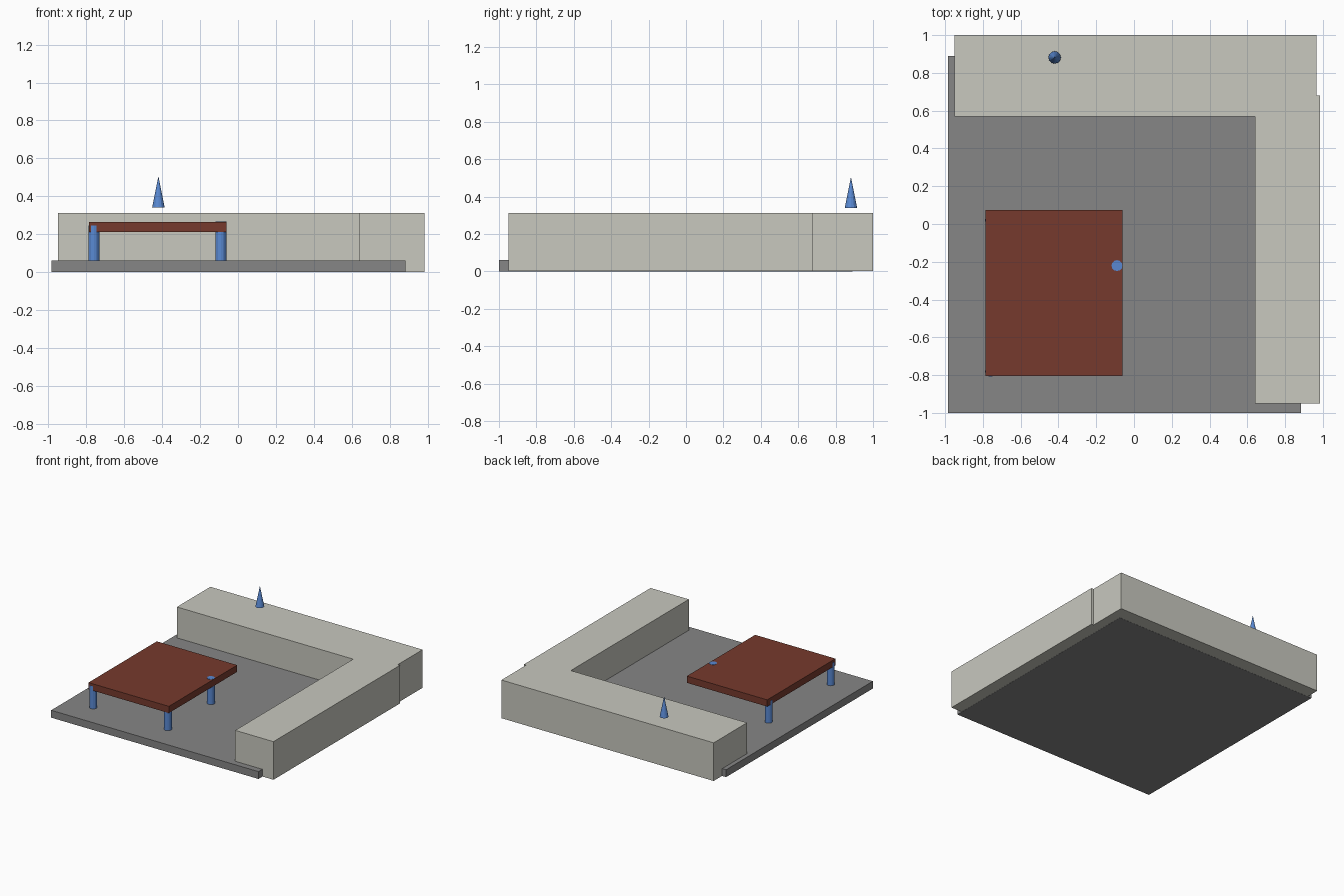
import bpy

if "Cube" in bpy.data.objects:
    bpy.data.objects.remove(bpy.data.objects["Cube"])


def material(name, rgb):
    m = bpy.data.materials.new(name)
    m.diffuse_color = (*rgb, 1)
    m.use_nodes = True
    m.node_tree.nodes["Principled BSDF"].inputs["Base Color"].default_value = m.diffuse_color
    return m


STONE = material("pale_stone", (0.58, 0.58, 0.52))
GREY = material("floor_grey", (0.24, 0.24, 0.24))
WOOD = material("red_brown_wood", (0.18, 0.042, 0.026))
BLUE = material("blue", (0.10, 0.25, 0.65))


def box(name, lo, hi, mat):
    """Box spanning two opposite corners."""
    bpy.ops.mesh.primitive_cube_add(
        size=1, location=[(a + b) / 2 for a, b in zip(lo, hi)])
    ob = bpy.context.object
    ob.name = name
    ob.scale = [b - a for a, b in zip(lo, hi)]
    bpy.ops.object.transform_apply(location=False, rotation=False, scale=True)
    ob.data.materials.append(mat)


def spike(name, x, y, z0, z1, r0, r1, sides, mat):
    """Upright faceted cylinder or cone."""
    bpy.ops.mesh.primitive_cone_add(
        vertices=sides, radius1=r0, radius2=r1, depth=z1 - z0,
        location=(x, y, (z0 + z1) / 2))
    ob = bpy.context.object
    ob.name = name
    ob.data.materials.append(mat)


# Floor slab and the two low walls forming an L
box("floor_slab", (-0.985, -1.0, 0), (0.885, 0.89, 0.06), GREY)
box("back_wall", (-0.95, 0.57, 0.001), (0.965, 1.0, 0.312), STONE)
box("right_wall", (0.64, -0.95, 0.001), (0.985, 0.68, 0.312), STONE)

# Table top and its unevenly placed legs
box("table_top", (-0.785, -0.805, 0.21), (-0.06, 0.075, 0.265), WOOD)
LEGS = {
    "front_left_leg": (-0.76, -0.78, 0.245),
    "front_right_leg": (-0.09, -0.775, 0.24),
    "back_left_leg": (-0.76, 0.02, 0.24),
    "back_right_leg": (-0.09, -0.22, 0.267),
}
for leg, (x, y, top) in LEGS.items():
    spike(leg, x, y, 0.055, top, 0.029, 0.029, 12, BLUE)

# Small cone hovering over the back wall
spike("cone_marker", -0.42, 0.882, 0.34, 0.505, 0.033, 0, 12, BLUE)
